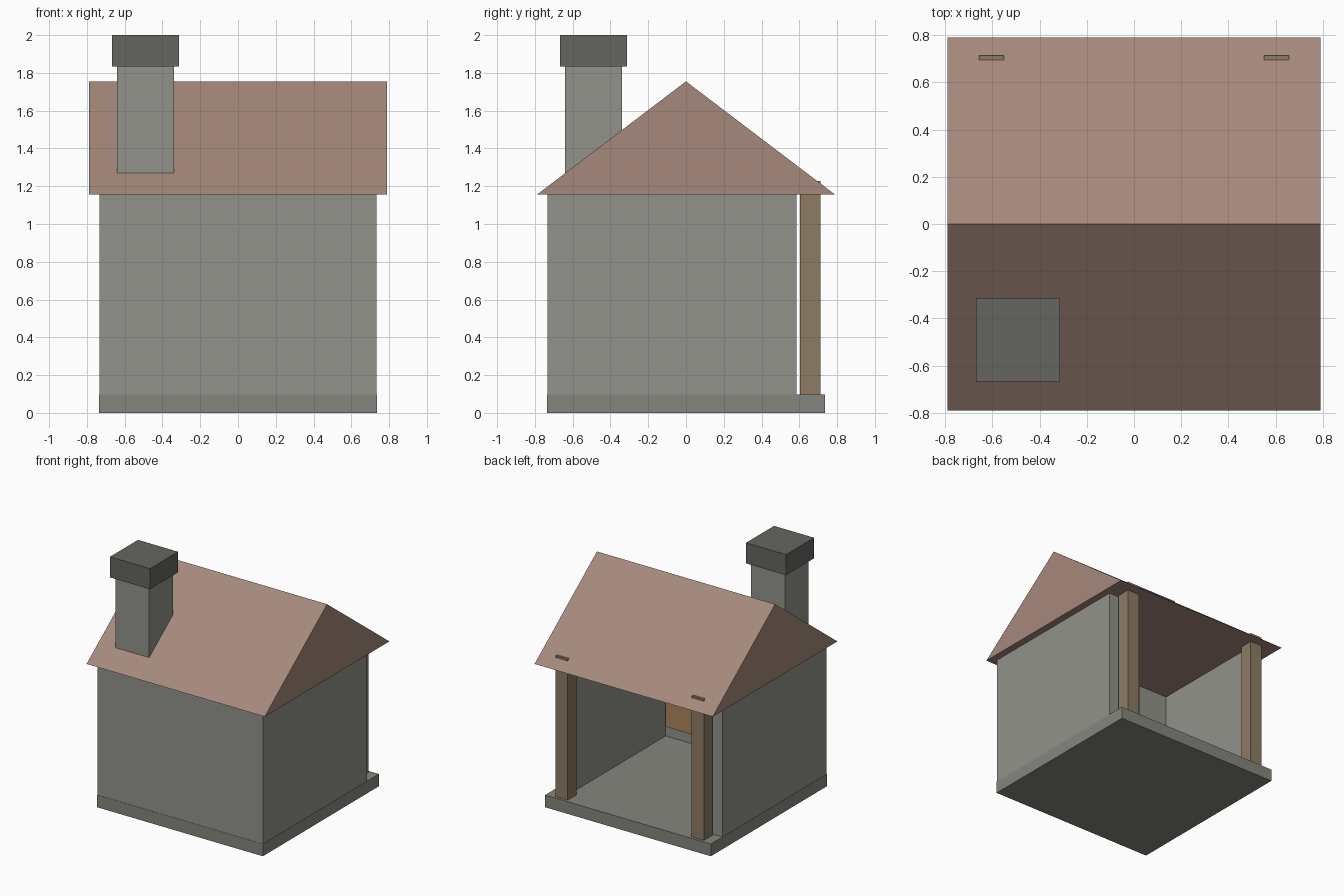
import bpy
import bmesh

if "Cube" in bpy.data.objects:
    bpy.data.objects.remove(bpy.data.objects["Cube"])


def material(name, rgb):
    m = bpy.data.materials.new(name)
    m.diffuse_color = (*rgb, 1)
    m.use_nodes = True
    m.node_tree.nodes["Principled BSDF"].inputs["Base Color"].default_value = m.diffuse_color
    return m


STONE = material("stone", (0.29, 0.29, 0.26))
SLAB = material("slab_stone", (0.24, 0.24, 0.21))
DARK = material("dark_stone", (0.13, 0.13, 0.12))
TILE = material("roof_tile", (0.38, 0.25, 0.20))
WOOD = material("post_wood", (0.27, 0.20, 0.13))
PLANK = material("plank_wood", (0.42, 0.23, 0.11))


def finish(name, bm, mat):
    bmesh.ops.recalc_face_normals(bm, faces=bm.faces)
    mesh = bpy.data.meshes.new(name)
    bm.to_mesh(mesh)
    bm.free()
    mesh.materials.append(mat)
    ob = bpy.data.objects.new(name, mesh)
    bpy.context.collection.objects.link(ob)
    return ob


def box(name, x, y, z, mat):
    """Box from (min, max) ranges on each axis."""
    bm = bmesh.new()
    bmesh.ops.create_cube(bm, size=1)
    for v in bm.verts:
        v.co = [r[0] if c < 0 else r[1] for c, r in zip(v.co, (x, y, z))]
    return finish(name, bm, mat)


def prism(name, profile, x0, x1, mat):
    """Profile of (y, z) points extruded along x."""
    bm = bmesh.new()
    face = bm.faces.new([bm.verts.new((x0, y, z)) for y, z in profile])
    new = bmesh.ops.extrude_face_region(bm, geom=[face])["geom"]
    verts = [g for g in new if isinstance(g, bmesh.types.BMVert)]
    bmesh.ops.translate(bm, verts=verts, vec=(x1 - x0, 0, 0))
    return finish(name, bm, mat)


FLOOR, EAVE = 0.098, 1.155

# Floor slab
box("floor_slab", (-0.735, 0.735), (-0.735, 0.735), (0, FLOOR), SLAB)

# Front wall between the two side walls; the back stays open
box("front_wall", (-0.6, 0.6), (-0.733, -0.6), (FLOOR, EAVE), STONE)

# Side walls and back posts; post tops poke just through the roof
for side, s in (("left", -1), ("right", 1)):
    box(side + "_wall", sorted((s * 0.6, s * 0.733)), (-0.733, 0.586), (FLOOR, EAVE), STONE)
    box(side + "_post", sorted((s * 0.55, s * 0.657)), (0.603, 0.713), (FLOOR, 1.228), WOOD)

# Solid gable roof
prism("roof", [(-0.79, EAVE), (0.79, EAVE), (0, 1.755)], -0.79, 0.79, TILE)

# Chimney stack running down to the floor, with a wider cap
box("chimney", (-0.64, -0.34), (-0.64, -0.34), (FLOOR, 1.837), STONE)
box("chimney_cap", (-0.668, -0.313), (-0.668, -0.313), (1.835, 2.0), DARK)

# Wooden panel on the inside of the front wall
box("inner_panel", (-0.3, 0.59), (-0.6, -0.585), (0.18, 1.05), PLANK)
